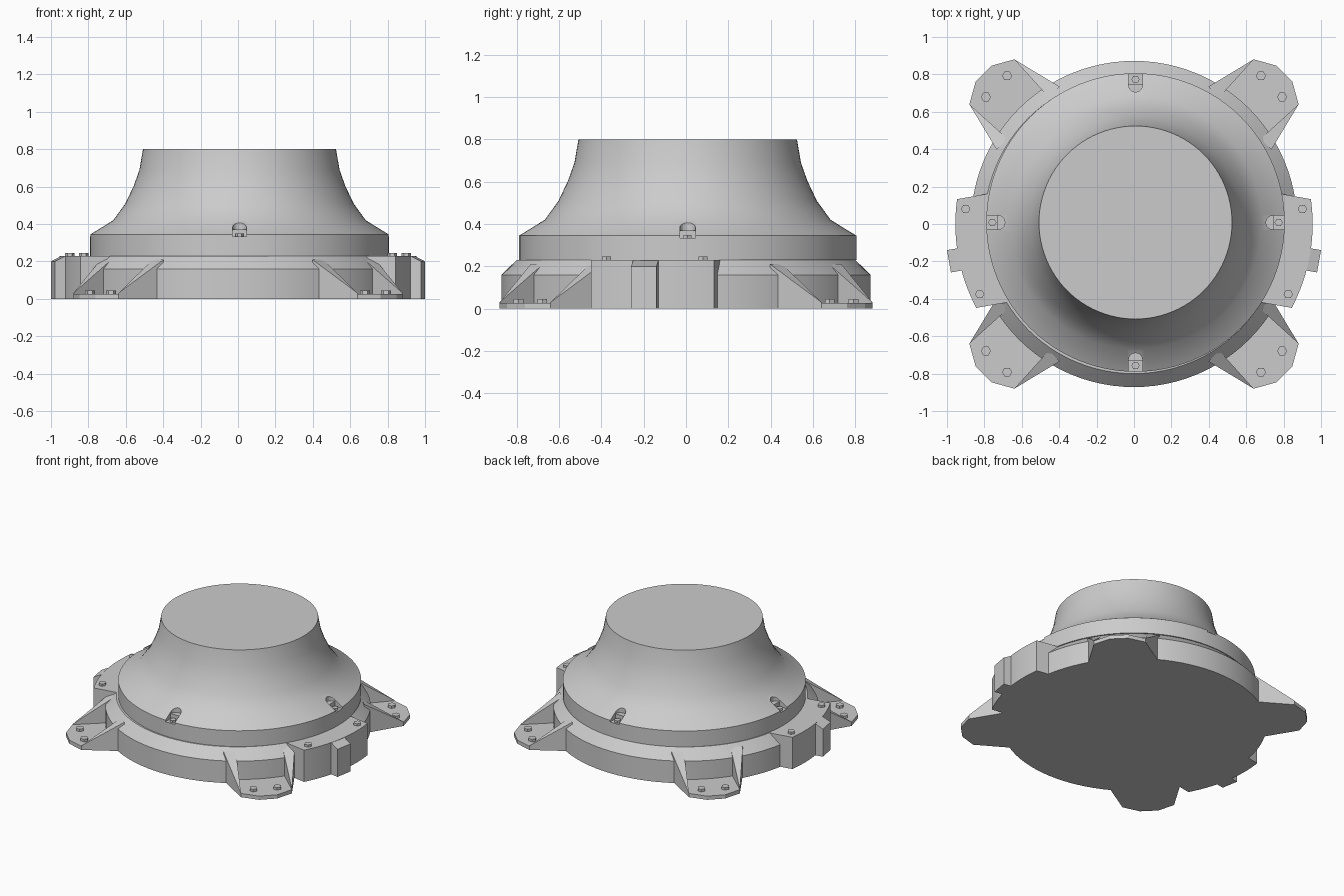
import bpy, bmesh, math
from mathutils import Matrix, Vector

if "Cube" in bpy.data.objects:
    bpy.data.objects.remove(bpy.data.objects["Cube"])

grey = bpy.data.materials.new("light_grey")
grey.diffuse_color = (0.6, 0.6, 0.6, 1)
grey.use_nodes = True
grey.node_tree.nodes["Principled BSDF"].inputs["Base Color"].default_value = grey.diffuse_color


def finish(name, bm, smooth=False):
    bmesh.ops.recalc_face_normals(bm, faces=bm.faces)
    mesh = bpy.data.meshes.new(name)
    bm.to_mesh(mesh)
    bm.free()
    mesh.materials.append(grey)
    ob = bpy.data.objects.new(name, mesh)
    bpy.context.collection.objects.link(ob)
    if smooth:
        shade(ob)
    return ob


def shade(ob):
    bpy.ops.object.select_all(action='DESELECT')
    ob.select_set(True)
    bpy.context.view_layer.objects.active = ob
    bpy.ops.object.shade_smooth_by_angle(angle=math.radians(30))


def lathe(name, profile, cx=0, cy=0, seg=96, smooth=True):
    """Closed solid of revolution from (radius, z) points."""
    bm = bmesh.new()
    rings = [[bm.verts.new((cx + r * math.cos(2 * math.pi * i / seg),
                            cy + r * math.sin(2 * math.pi * i / seg), z))
              for i in range(seg)] for r, z in profile]
    for a, b in zip(rings, rings[1:]):
        for i in range(seg):
            j = (i + 1) % seg
            bm.faces.new((a[i], a[j], b[j], b[i]))
    bm.faces.new(rings[0])
    bm.faces.new(rings[-1])
    return finish(name, bm, smooth)


def prism(name, plan, z0, tops, matrix, smooth=False):
    """Extrude a plan outline; tops is one height or one per point."""
    if not isinstance(tops, (list, tuple)):
        tops = [tops] * len(plan)
    bm = bmesh.new()
    lo = [bm.verts.new(matrix @ Vector((u, v, z0))) for u, v in plan]
    hi = [bm.verts.new(matrix @ Vector((u, v, z))) for (u, v), z in zip(plan, tops)]
    n = len(plan)
    for i in range(n):
        j = (i + 1) % n
        bm.faces.new((lo[i], lo[j], hi[j], hi[i]))
    bm.faces.new(lo)
    bm.faces.new(hi)
    return finish(name, bm, smooth)


def bolt(name, u, v, z0, z1, matrix, r=0.027):
    p = matrix @ Vector((u, v, 0))
    return lathe(name, [(r, z0), (r, z1)], p.x, p.y, 6, False)


def turn(deg):
    return Matrix.Rotation(math.radians(deg), 4, 'Z')


# Base ring with bevelled shoulder
lathe("base_ring", [(0.872, 0), (0.872, 0.16), (0.8, 0.23)])

# Flared body above the base, slightly off centre
C = 0.008
body = lathe("flared_body", [(0.798, 0.23), (0.798, 0.345), (0.675, 0.42), (0.61, 0.51),
                             (0.565, 0.605), (0.535, 0.69), (0.516, 0.8)], C, C)

# Four stepped, round-ended bolt slots cut in the body
cutters = []
for k in range(4):
    m = Matrix.Translation((C, C, 0)) @ turn(90 * k)
    w = 0.037
    arc = [(0.735 + w * math.cos(a), w * math.sin(a))
           for a in (math.pi * (0.5 + i / 10) for i in range(11))]
    cutters.append(prism("slot_end_cutter", arc + [(0.9, -w), (0.9, w)], 0.37, 0.6, m))
    cutters.append(prism("slot_floor_cutter",
                         [(0.737, -w), (0.9, -w), (0.9, w), (0.737, w)], 0.333, 0.5, m))
    bolt("slot_bolt", 0.765, 0, 0.325, 0.348, m, 0.022)
for c in cutters:
    mod = body.modifiers.new("slot", 'BOOLEAN')
    mod.operation, mod.solver, mod.object = 'DIFFERENCE', 'EXACT', c
bpy.context.view_layer.update()
deps = bpy.context.evaluated_depsgraph_get()
cut_mesh = bpy.data.meshes.new_from_object(body.evaluated_get(deps))
body.modifiers.clear()
body.data = cut_mesh
for c in cutters:
    bpy.data.objects.remove(c)
shade(body)

# Four diagonal feet: floor plate, two tapered ribs, two bolts
for k in range(4):
    m = turn(45 + 90 * k)
    prism("foot_plate", [(0.8, -0.24), (0.85, -0.225), (1.075, -0.17), (1.137, -0.06),
                         (1.137, 0.06), (1.075, 0.17), (0.85, 0.225), (0.8, 0.24)],
          0, 0.027, m)
    for s in (-1, 1):
        prism("foot_rib", [(0.8, s * 0.238), (1.075, s * 0.17), (0.8, s * 0.156)],
              0, [0.21, 0.03, 0.21], m)
        bolt("foot_bolt", 1.04, s * 0.08, 0.02, 0.045, m)

# Side blocks, each with an outer lug and two bolts, mirrored left and right
for s in (1, -1):
    m = Matrix.Diagonal((s, 1, 1, 1)) @ turn(-10)
    arc = []
    for i in range(17):
        t = -0.295 + 0.59 * i / 16
        arc.append((math.sqrt(0.955 ** 2 - t * t), t))
    prism("side_block", [(0.74, -0.295)] + arc + [(0.74, 0.295)], 0, 0.23, m, True)
    prism("side_lug", [(0.9, -0.085), (0.953, -0.085), (1.009, -0.085),
                       (1.009, 0.036), (0.953, 0.036), (0.9, 0.036)],
          0, [0.229, 0.229, 0.2, 0.2, 0.229, 0.229], m)
    for x, y in ((0.9, 0.08), (0.825, -0.375)):
        bolt("side_bolt", s * x, y, 0.22, 0.246, Matrix.Identity(4), 0.025)
